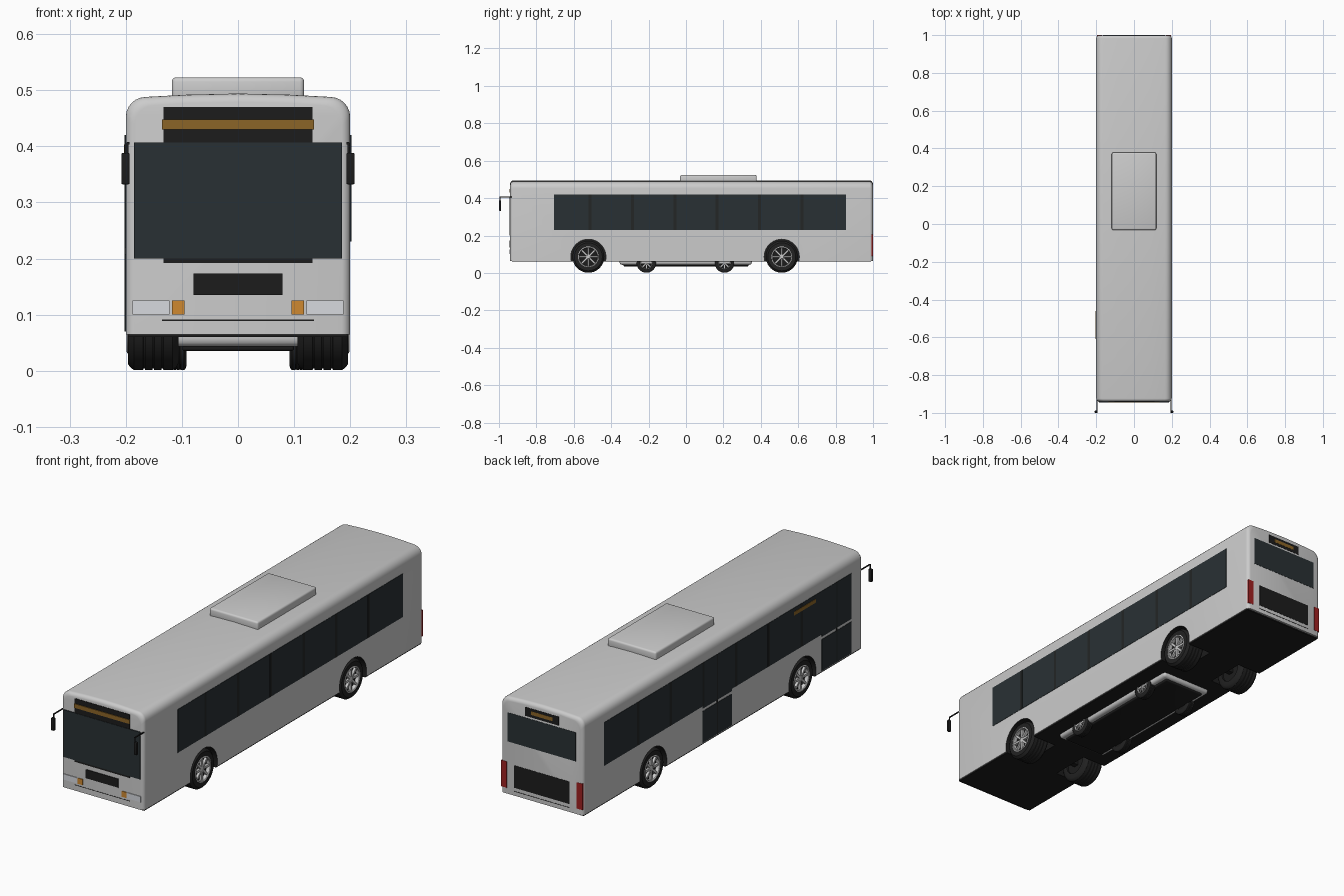
import bpy, bmesh
from math import sin, cos, pi, radians
from mathutils import Matrix

if "Cube" in bpy.data.objects:
    bpy.data.objects.remove(bpy.data.objects["Cube"])


def mat(name, r, g, b):
    m = bpy.data.materials.new(name)
    m.diffuse_color = (r, g, b, 1)
    m.use_nodes = True
    m.node_tree.nodes["Principled BSDF"].inputs["Base Color"].default_value = m.diffuse_color
    return m


GLASS = mat("dark_glass", .022, .03, .034)
PILLAR = mat("pillar_dark", .017, .019, .019)
BLACK = mat("black_trim", .012, .012, .012)
TYRE = mat("tyre_rubber", .016, .016, .016)
ORANGE = mat("orange", .62, .25, .03)
AMBER = mat("display_amber", .26, .13, .02)
RED = mat("tail_red", .35, .015, .015)
LAMP = mat("lamp_white", .68, .7, .74)


def finish(name, bm, material=None, smooth=True):
    bmesh.ops.recalc_face_normals(bm, faces=bm.faces)
    me = bpy.data.meshes.new(name)
    bm.to_mesh(me)
    bm.free()
    ob = bpy.data.objects.new(name, me)
    bpy.context.collection.objects.link(ob)
    if material:
        me.materials.append(material)
    if smooth:
        shade(ob)
    return ob


def activate(ob):
    bpy.ops.object.select_all(action='DESELECT')
    ob.select_set(True)
    bpy.context.view_layer.objects.active = ob


def shade(ob):
    activate(ob)
    bpy.ops.object.shade_smooth_by_angle(angle=radians(32))


def box(name, x, y, z, material=None, bevel=0):
    """Box from (min, max) pairs, optionally with rounded edges."""
    bm = bmesh.new()
    size = Matrix.Diagonal((x[1] - x[0], y[1] - y[0], z[1] - z[0], 1))
    mid = Matrix.Translation(((x[0] + x[1]) / 2, (y[0] + y[1]) / 2, (z[0] + z[1]) / 2))
    bmesh.ops.create_cube(bm, size=1, matrix=mid @ size)
    if bevel:
        bmesh.ops.bevel(bm, geom=bm.edges[:], offset=bevel, segments=3, profile=.5, affect='EDGES')
    return finish(name, bm, material, bevel > 0)


def pair(name, x, y, z, material=None, bevel=0):
    box(name + "_right", x, y, z, material, bevel)
    box(name + "_left", (-x[1], -x[0]), y, z, material, bevel)


def loft(bm, rings, caps=False, wrap=False):
    rs = [[bm.verts.new(p) for p in r] for r in rings]
    n = len(rs[0])
    for a, b in zip(rs, rs[1:] + (rs[:1] if wrap else [])):
        for i in range(n):
            bm.faces.new((a[i], a[(i + 1) % n], b[(i + 1) % n], b[i]))
    if caps:
        bm.faces.new(rs[0])
        bm.faces.new(rs[-1])


def lathe(name, profile, loc, side, material=None, wrap=False, n=40):
    """Turn an (x outward, radius) profile around the axle."""
    bm = bmesh.new()
    loft(bm, [[(loc[0] + side * x, loc[1] + r * cos(2 * pi * i / n), loc[2] + r * sin(2 * pi * i / n))
               for i in range(n)] for x, r in profile], not wrap, wrap)
    return finish(name, bm, material)


def wheel(name, side, x_out, y, r, w):
    loc = (side * x_out, y, r + .001)
    # tyre with tread grooves
    prof = [(-.008 * r, .62 * r), (0, .7 * r), (0, .88 * r), (-.08 * w, .97 * r), (-.12 * w, r)]
    for g in (.32, .5, .68):
        prof += [(-(g - .02) * w, r), (-(g - .015) * w, .97 * r), (-(g + .015) * w, .97 * r), (-(g + .02) * w, r)]
    prof += [(-.88 * w, r), (-.95 * w, .95 * r), (-w, .86 * r), (-w, .62 * r)]
    lathe(name + "_tyre", prof, loc, side, TYRE, wrap=True)
    # rim lip, dark recess, hub
    lathe(name + "_rim", [(-.2 * w, .57 * r), (0, .57 * r), (.003, .6 * r), (.001, .65 * r), (-.2 * w, .65 * r)],
          loc, side, None, wrap=True)
    lathe(name + "_recess", [(-.9 * w, .63 * r), (-.18 * w, .63 * r)], loc, side, BLACK)
    lathe(name + "_hub", [(-.2 * w, .17 * r), (-.01, .17 * r), (-.005, .12 * r)], loc, side, None, n=20)
    # spokes
    bm = bmesh.new()
    for k in range(8):
        m = (Matrix.Translation((loc[0] - side * .1 * w, loc[1], loc[2])) @ Matrix.Rotation(k * pi / 4, 4, 'X')
             @ Matrix.Translation((0, .36 * r, 0)) @ Matrix.Diagonal((.12 * w, .46 * r, .11 * r, 1)))
        bmesh.ops.create_cube(bm, size=1, matrix=m)
    finish(name + "_spokes", bm, None, False)


# body shell: rounded section lofted along the length, ends drawn in
def section(y, d):
    w, top, r = .2 - d, .488 - d, .036
    arc = [(w - r + r * cos(a * pi / 12), top - r + r * sin(a * pi / 12)) for a in range(7)]
    half = [(w, .065)] + arc + [(.09, top + .004)]
    pts = half + [(0, top + .006)] + [(-x, z) for x, z in reversed(half)]
    return [(x, y, z) for x, z in pts]


ends = [(0, .015), (.0015, .0095), (.0055, .004), (.0105, .001), (.016, 0)]
bm = bmesh.new()
loft(bm, [section(-.94 + t, d) for t, d in ends] + [section(.999 - t, d) for t, d in reversed(ends)], caps=True)
body = finish("body_shell", bm, None, False)
floor = box("floor_underside", (-.196, .196), (-.93, .99), (.06, .0665), BLACK)

# wheel arches cut into shell and floor
AXLES = {"front": -.522, "rear": .512}
for end, y in AXLES.items():
    for s in (1, -1):
        cut = lathe("arch_cutter", [(-.12, .094), (.05, .094)], (s * .2, y, .086), s, BLACK)
        cut.hide_render = True
        for ob in (body, floor):
            activate(ob)
            m = ob.modifiers.new("arch", 'BOOLEAN')
            m.operation, m.object, m.solver = 'DIFFERENCE', cut, 'EXACT'
            m.material_mode = 'TRANSFER'
            bpy.ops.object.modifier_apply(modifier=m.name)
        bpy.data.objects.remove(cut)
        wheel(f"{end}_wheel_{'right' if s > 0 else 'left'}", s, .196, y, .085, .09)
    box(end + "_axle", (-.12, .12), (y - .012, y + .012), (.07, .094), BLACK)
shade(body)

# roof unit
box("roof_unit", (-.118, .118), (-.032, .378), (.48, .523), None, .008)

# side windows and pillars
R, L = (.195, .2015), (-.2015, -.195)
box("side_window_right", R, (-.705, .855), (.23, .42), GLASS)
box("side_window_left", L, (-.86, .855), (.23, .42), GLASS)
for i in range(6):
    y = -.513 + i * .2265
    pair(f"window_pillar_{i}", (.195, .2019), (y - .008, y + .008), (.23, .42), PILLAR)

# doors on the left side
for name, y0, y1 in (("front_door", -.86, -.655), ("middle_door", -.03, .172)):
    box(name + "_lower", L, (y0, y1), (.07, .208), GLASS)
    box(name + "_upper", L, (y0, y1), (.22, .235), GLASS)
    box(name + "_split", (-.2022, -.195), ((y0 + y1) / 2 - .003, (y0 + y1) / 2 + .003), (.07, .42), PILLAR)
box("side_display", (-.2028, -.195), (-.61, -.46), (.387, .403), AMBER)

# front face
box("front_sign_panel", (-.133, .133), (-.942, -.93), (.192, .47), BLACK)
box("windscreen", (-.185, .185), (-.944, -.93), (.2, .407), GLASS)
box("front_display", (-.135, .135), (-.945, -.93), (.43, .448), AMBER)
box("front_grille", (-.079, .079), (-.943, -.93), (.135, .173), BLACK)
box("front_bumper_line", (-.135, .135), (-.941, -.93), (.089, .091), BLACK)
pair("headlight", (.122, .188), (-.943, -.928), (.1, .125), LAMP)
pair("indicator", (.095, .118), (-.943, -.93), (.1, .125), ORANGE)

# mirrors on arms
pair("mirror_arm", (.193, .198), (-.996, -.915), (.403, .408), BLACK, .001)
pair("mirror_stem", (.195, .199), (-.997, -.993), (.38, .407), BLACK)
pair("mirror", (.193, .208), (-1.0, -.988), (.332, .388), BLACK, .003)

# rear face
box("rear_window", (-.165, .165), (.98, 1), (.295, .422), GLASS)
box("rear_sign_panel", (-.082, .082), (.98, 1), (.43, .469), BLACK)
box("rear_display", (-.052, .052), (.98, 1.001), (.442, .458), AMBER)
box("rear_grille", (-.135, .135), (.98, 1), (.1, .198), BLACK)
box("rear_bumper_line", (-.135, .135), (.98, 1), (.083, .085), BLACK)
pair("tail_light", (.17, .197), (.985, 1), (.09, .205), RED)

# chassis pod under the floor with four small wheels
box("chassis_pod", (-.124, .124), (-.355, .352), (.043, .085), None, .014)
box("chassis_pan", (-.1, .1), (-.335, .335), (.035, .06), BLACK, .005)
for end, y in (("front", -.212), ("rear", .206)):
    for s in (1, -1):
        wheel(f"chassis_{end}_wheel_{'right' if s > 0 else 'left'}", s, .127, y, .052, .035)
